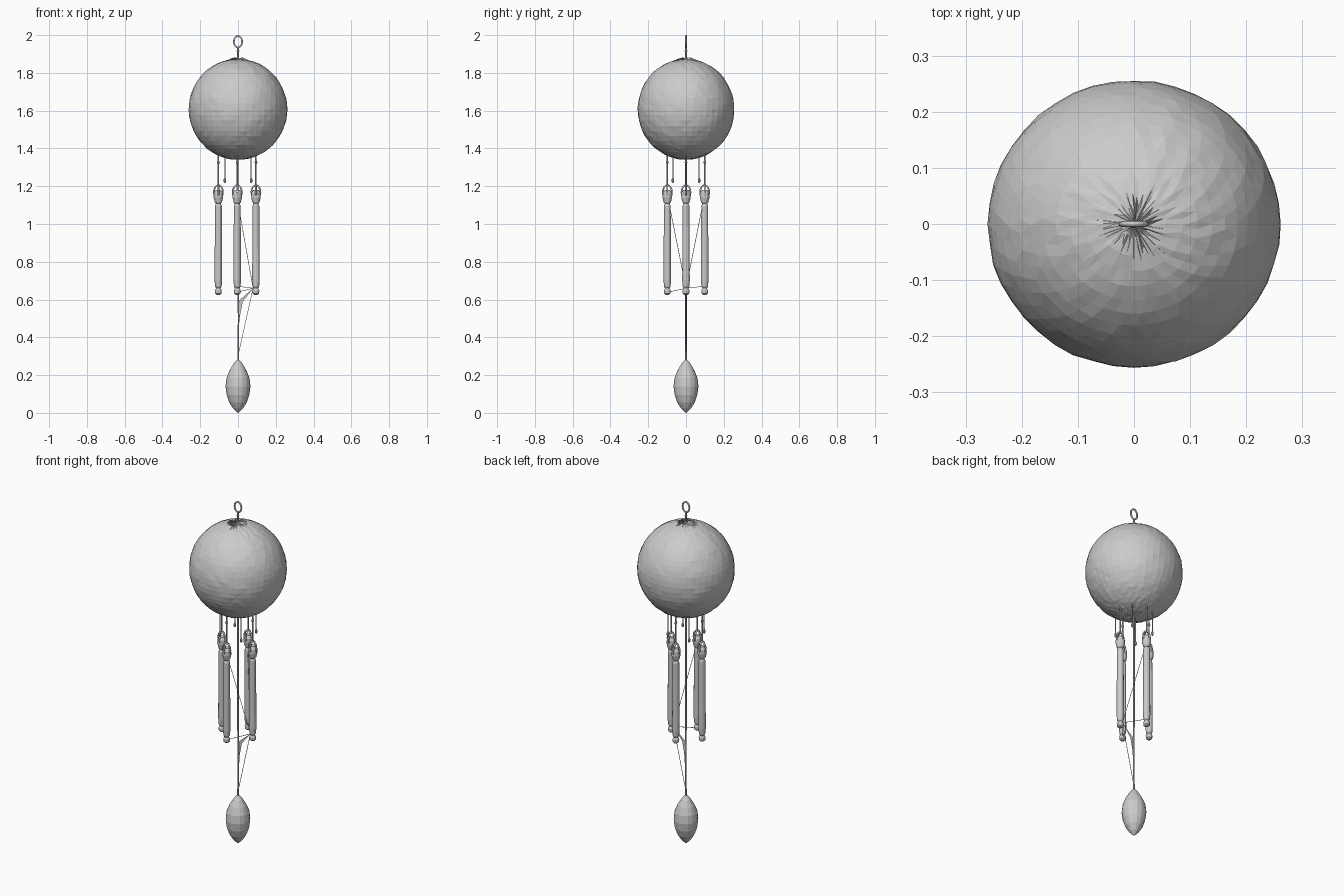
import bpy, bmesh, math, random
from mathutils import Vector

random.seed(4)
if "Cube" in bpy.data.objects:
    bpy.data.objects.remove(bpy.data.objects["Cube"])

grey = bpy.data.materials.new("plain_grey")
grey.use_nodes = True
COLOUR = (0.6, 0.6, 0.6, 1)
grey.diffuse_color = COLOUR
grey.node_tree.nodes["Principled BSDF"].inputs["Base Color"].default_value = COLOUR


def finish(name, bm, smooth=False):
    bmesh.ops.recalc_face_normals(bm, faces=bm.faces)
    mesh = bpy.data.meshes.new(name)
    for face in bm.faces:
        face.smooth = smooth
    bm.to_mesh(mesh)
    bm.free()
    mesh.materials.append(grey)
    obj = bpy.data.objects.new(name, mesh)
    bpy.context.collection.objects.link(obj)
    return obj


def lathe(name, profile, at=(0, 0), sides=12):
    """Turn (radius, height) pairs around a vertical axis."""
    bm = bmesh.new()
    rings = []
    for r, z in profile:
        rings.append([bm.verts.new((at[0] + r * math.cos(i * math.tau / sides),
                                    at[1] + r * math.sin(i * math.tau / sides), z))
                      for i in range(sides)])
    for low, high in zip(rings, rings[1:]):
        for i in range(sides):
            j = (i + 1) % sides
            bm.faces.new((low[i], low[j], high[j], high[i]))
    bm.faces.new(rings[0])
    bm.faces.new(rings[-1])
    return finish(name, bm)


def wire(name, points, radius, closed=False):
    """A round tube along a path."""
    curve = bpy.data.curves.new(name, "CURVE")
    curve.dimensions = "3D"
    curve.bevel_depth = radius
    curve.bevel_resolution = 1
    curve.use_fill_caps = True
    spline = curve.splines.new("POLY")
    spline.points.add(len(points) - 1)
    for p, co in zip(spline.points, points):
        p.co = (*co, 1)
    spline.use_cyclic_u = closed
    curve.materials.append(grey)
    obj = bpy.data.objects.new(name, curve)
    bpy.context.collection.objects.link(obj)
    return obj


def loop(name, centre, width, height, radius, angle=0):
    """An upright oval ring, turned by angle about z."""
    pts = []
    for i in range(16):
        t = i * math.tau / 16
        u = width * math.cos(t)
        pts.append((centre[0] + u * math.cos(angle), centre[1] + u * math.sin(angle),
                    centre[2] + height * math.sin(t)))
    return wire(name, pts, radius, True)


# Crumpled globe, its facets swirling towards the top
CENTRE = Vector((0, 0, 1.607))
SIZE = Vector((0.261, 0.256, 0.267))
bm = bmesh.new()
bmesh.ops.create_uvsphere(bm, u_segments=44, v_segments=28, radius=1)
for v in bm.verts:
    n = v.co.copy()
    twist = 0.6 * max(0, n.z) ** 2
    c, s = math.cos(twist), math.sin(twist)
    n = Vector((n.x * c - n.y * s, n.x * s + n.y * c, n.z))
    pole = abs(n.z) > 0.999
    bump = 1 if pole else 1 + random.uniform(-0.007, 0.004)
    v.co = CENTRE + Vector([a * b * bump for a, b in zip(n, SIZE)])
bmesh.ops.triangulate(bm, faces=bm.faces)
finish("globe", bm)

# Thin pleats gathered around the top of the globe
bm = bmesh.new()
for i in range(30):
    a = i * math.tau / 30 + random.uniform(-0.08, 0.08)
    reach = random.uniform(0.04, 0.1)
    side = Vector((-math.sin(a), math.cos(a), 0))
    out = Vector((math.cos(a), math.sin(a), 0))
    drop = CENTRE.z + SIZE.z * math.sqrt(1 - (reach / 0.26) ** 2)
    ends = [out * 0.005 + Vector((0, 0, 1.878)),
            out * reach * 0.55 + side * 0.003 + Vector((0, 0, drop + 0.012)),
            out * reach + side * 0.008 + Vector((0, 0, drop - 0.002)),
            out * reach * 0.55 - side * 0.002 + Vector((0, 0, drop + 0.004))]
    bm.faces.new([bm.verts.new(p) for p in ends])
finish("top_pleats", bm)

# Hanging ring and its stem
loop("hanging_ring", (0, 0, 1.965), 0.022, 0.03, 0.005)
lathe("ring_stem", [(0.01, 1.865), (0.005, 1.885), (0.004, 1.9), (0.007, 1.915), (0.004, 1.94)], sides=8)

# Four chimes, each with a bail and a cord
CHIME = [(0.009, 0.625), (0.017, 0.632), (0.018, 0.648), (0.012, 0.66), (0.017, 0.668),
         (0.02, 0.7), (0.018, 1.095), (0.013, 1.108), (0.019, 1.115),
         (0.025, 1.14), (0.024, 1.165), (0.014, 1.18)]
SPOTS = {"right": (-0.104, 0), "left": (0.095, 0), "front": (-0.004, -0.099), "back": (-0.004, 0.099)}
for side, (x, y) in SPOTS.items():
    lathe(side + "_chime", CHIME, (x, y))
    for k in range(2):
        loop(f"{side}_bail_{k + 1}", (x, y, 1.168), 0.024, 0.038, 0.005, k * math.pi / 2)
    wire(side + "_cord", [(x, y, 1.2), (x, y, 1.37)], 0.004)
    lathe(side + "_cord_knot", [(0.003, 1.315), (0.008, 1.325), (0.003, 1.34)], (x, y), 8)

# Four short loose cords between the chimes, with small end beads
for i in range(4):
    a = math.pi / 4 + i * math.pi / 2
    x, y = 0.098 * math.cos(a), 0.098 * math.sin(a)
    wire(f"loose_cord_{i + 1}", [(x, y, 1.22), (x, y, 1.37)], 0.003)
    lathe(f"loose_cord_bead_{i + 1}", [(0.003, 1.218), (0.007, 1.225), (0.007, 1.235), (0.003, 1.245)], (x, y), 8)

# Central cord and pointed pendant
wire("central_cord", [(0, 0, 0.27), (0.003, 0, 0.5), (0, 0, 0.7), (0, 0, 1.37)], 0.0045)
lathe("pendant", [(0.003, 0), (0.025, 0.022), (0.046, 0.055), (0.06, 0.095), (0.066, 0.14),
                  (0.061, 0.185), (0.045, 0.225), (0.024, 0.26), (0.008, 0.28)], sides=16)

# Stray threads tied to the left chime
tie = (0.08, 0, 0.66)
TARGETS = [(0, -0.09, 1.11), (0, 0.09, 1.11), (0, -0.09, 0.64), (0, 0.09, 0.67), (0, 0, 0.3)]
for i, end in enumerate(TARGETS):
    wire(f"stray_thread_{i + 1}", [tie, end], 0.0015)

# Thin torn web between the left chime and the central cord
bm = bmesh.new()
bm.faces.new([bm.verts.new(p) for p in ((0.085, 0, 0.665), (0.025, 0, 0.59), (0, 0, 0.46), (0, 0, 0.59))])
finish("torn_web", bm)
